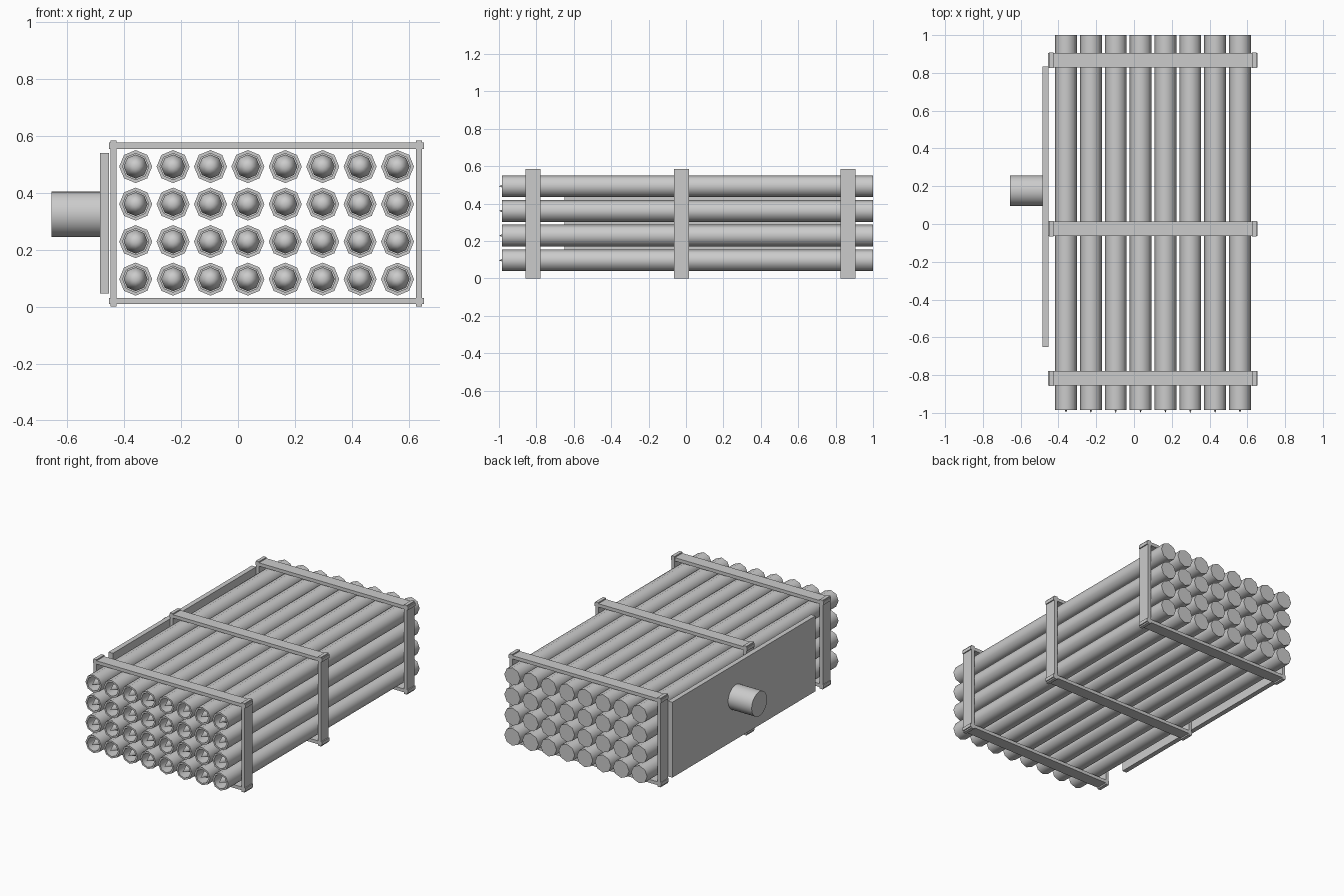
import bpy, bmesh, math
from mathutils import Matrix, Vector

cube = bpy.data.objects.get("Cube")
if cube:
    bpy.data.objects.remove(cube, do_unlink=True)

grey = bpy.data.materials.new("plain grey")
grey.use_nodes = True
grey.diffuse_color = (0.6, 0.6, 0.6, 1)
grey.node_tree.nodes["Principled BSDF"].inputs["Base Color"].default_value = (0.6, 0.6, 0.6, 1)


def add_object(name, bm, smooth=False):
    bmesh.ops.recalc_face_normals(bm, faces=bm.faces)
    mesh = bpy.data.meshes.new(name)
    bm.to_mesh(mesh)
    bm.free()
    mesh.materials.append(grey)
    obj = bpy.data.objects.new(name, mesh)
    bpy.context.collection.objects.link(obj)
    if smooth:
        bpy.ops.object.select_all(action='DESELECT')
        obj.select_set(True)
        bpy.context.view_layer.objects.active = obj
        bpy.ops.object.shade_smooth_by_angle(angle=math.radians(50))
    return obj


def box(bm, low, high):
    low, high = Vector(low), Vector(high)
    place = Matrix.Translation((low + high) / 2) @ Matrix.Diagonal((*(high - low), 1))
    bmesh.ops.create_cube(bm, size=1, matrix=place)


def lathe_along_y(bm, profile, x, z, sides):
    """Turn a (radius, y) profile around an axis parallel to y; end radii become caps."""
    rings = []
    for r, y in profile:
        if r == 0:
            rings.append([bm.verts.new((x, y, z))] * sides)
        else:
            angles = [math.tau * i / sides for i in range(sides)]
            rings.append([bm.verts.new((x + r * math.sin(a), y, z + r * math.cos(a)))
                          for a in angles])
    for a, b in zip(rings, rings[1:]):
        for i in range(sides):
            j = (i + 1) % sides
            corners = list(dict.fromkeys((a[i], a[j], b[j], b[i])))
            bm.faces.new(corners)
    if profile[0][0]:
        bm.faces.new(rings[0])


# Launch tubes with pointed rounds inside, open at the front and closed at the back
SIDES = 8
tubes, rounds = bmesh.new(), bmesh.new()
for row in range(4):
    for col in range(8):
        x, z = -0.36 + 0.1316 * col, 0.097 + 0.132 * row
        lathe_along_y(tubes, [(0.058, 1.0), (0.058, -0.985), (0.046, -0.985),
                              (0.046, -0.86), (0, -0.86)], x, z, SIDES)
        lathe_along_y(rounds, [(0.042, -0.86), (0.042, -0.89), (0, -1.0)], x, z, SIDES)
add_object("launch_tubes", tubes, smooth=True)
add_object("rounds", rounds, smooth=True)

# Three rectangular clamp frames around the bundle
for name, y in (("front_frame", -0.817), ("middle_frame", -0.025), ("rear_frame", 0.867)):
    bm = bmesh.new()
    for x in (-0.438, 0.637):
        box(bm, (x - 0.011, y - 0.04, 0), (x + 0.011, y + 0.04, 0.585))
    for z in (0.02, 0.566):
        box(bm, (-0.454, y - 0.039, z - 0.011), (0.655, y + 0.039, z + 0.011))
    add_object(name, bm)

# Mounting plate on the side, with its pivot
bm = bmesh.new()
box(bm, (-0.485, -0.65, 0.046), (-0.453, 0.835, 0.541))
add_object("mounting_plate", bm)

bm = bmesh.new()
place = Matrix.Translation((-0.568, 0.176, 0.325)) @ Matrix.Rotation(math.pi / 2, 4, 'Y')
bmesh.ops.create_cone(bm, cap_ends=True, segments=32, radius1=0.08, radius2=0.08,
                      depth=0.176, matrix=place)
add_object("pivot", bm, smooth=True)
